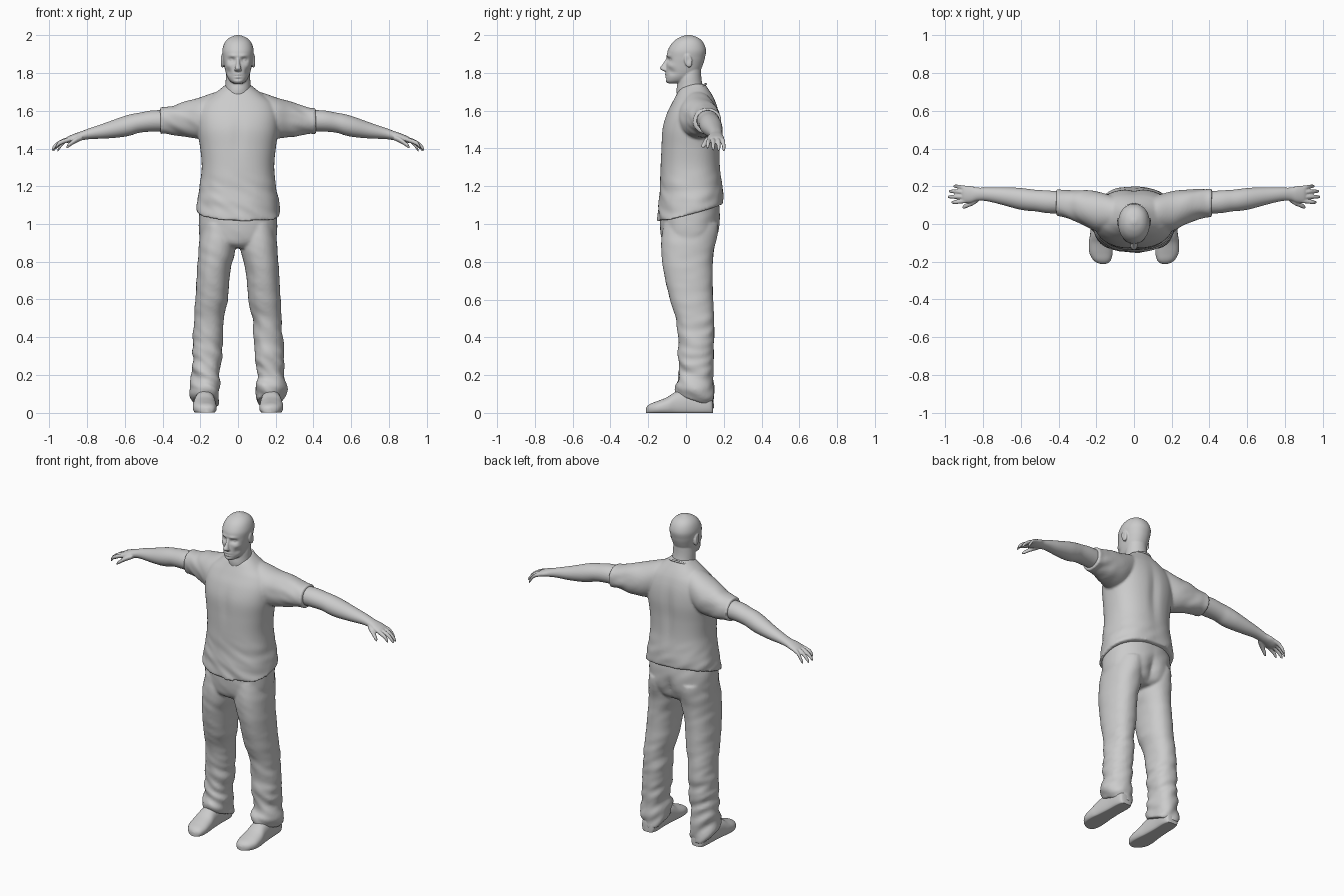
import bpy, bmesh, math
from mathutils import Vector, Matrix, noise


def spline(keys, sub):
    """Catmull-Rom interpolation of tuples."""
    out = []
    for i in range(len(keys) - 1):
        q = [keys[max(i - 1, 0)], keys[i], keys[i + 1], keys[min(i + 2, len(keys) - 1)]]
        for s in range(sub):
            t = s / sub
            out.append([0.5 * (2 * b + (c - a) * t + (2 * a - 5 * b + 4 * c - d) * t * t
                               + (3 * b - a - 3 * c + d) * t ** 3) for a, b, c, d in zip(*q)])
    return out + [list(keys[-1])]


def loft(bm, rings, axis='z', n=56, sub=7, p=2.0, signs=(1,)):
    """Skin oval rings (cx, cy, cz, a, b) lying across the given axis."""
    for sg in signs:
        prev = None
        path = spline(rings, sub)
        for k, (cx, cy, cz, a, b) in enumerate(path):
            ring = []
            for j in range(n):
                t = 2 * math.pi * j / n
                c, s = math.cos(t), math.sin(t)
                c = a * math.copysign(abs(c) ** (2 / p), c)
                s = b * math.copysign(abs(s) ** (2 / p), s)
                o = {'z': (c, s, 0), 'x': (0, c, s), 'y': (c, 0, s)}[axis]
                ring.append(bm.verts.new((sg * (cx + o[0]), cy + o[1], cz + o[2])))
            if prev:
                for j in range(n):
                    bm.faces.new((prev[j], prev[j - 1], ring[j - 1], ring[j]))
            if k in (0, len(path) - 1):
                bm.faces.new(ring)
            prev = ring


def upright(rows):
    """Rows (x, z, half width, front y, back y) to loft rings."""
    return [(x, (f + b) / 2, z, w, (b - f) / 2) for x, z, w, f, b in rows]


def bump(bm, c, r, d):
    """Soft push, repeated on both sides of x = 0."""
    for sg in ((1, -1) if c[0] else (1,)):
        for v in bm.verts:
            e = sum(((q - m) / k) ** 2 for q, m, k in zip(v.co, (c[0] * sg, c[1], c[2]), r))
            if e < 9:
                v.co += Vector((d[0] * sg, d[1], d[2])) * math.exp(-e)


def ball(bm, c, r, tilt=0.0):
    for sg in (1, -1):
        m = Matrix.Translation((c[0] * sg, c[1], c[2])) @ Matrix.Rotation(tilt, 4, 'X') @ Matrix.Diagonal((*r, 1))
        bmesh.ops.create_uvsphere(bm, u_segments=24, v_segments=16, radius=1, matrix=m)


def folds(bm, amount):
    """Cloth creases along the normals; amount(co) gives the strength."""
    bmesh.ops.recalc_face_normals(bm, faces=bm.faces)
    bm.normal_update()
    for v in bm.verts:
        v.co += v.normal * amount(v.co) * noise.noise(Vector((v.co.x * 9, v.co.y * 9, v.co.z * 22 + v.co.x * 12)))


def finish(name, bm, voxel=0, smooth=0, mirror=False):
    bmesh.ops.recalc_face_normals(bm, faces=bm.faces)
    me = bpy.data.meshes.new(name)
    bm.to_mesh(me)
    bm.free()
    ob = bpy.data.objects.new(name, me)
    bpy.context.collection.objects.link(ob)
    if voxel:
        m = ob.modifiers.new("fuse", 'REMESH')
        m.mode, m.voxel_size, m.use_smooth_shade = 'VOXEL', voxel, True
        m = ob.modifiers.new("soften", 'SMOOTH')
        m.factor, m.iterations = 0.5, smooth
    if mirror:
        ob.modifiers.new("mirror", 'MIRROR').use_mirror_merge = False
    bpy.ops.object.select_all(action='DESELECT')
    ob.select_set(True)
    bpy.context.view_layer.objects.active = ob
    if voxel:
        bpy.ops.object.shade_smooth()
    else:
        bpy.ops.object.shade_smooth_by_angle(angle=math.radians(40))
    return ob


def clamp(t):
    return max(0.0, min(1.0, t))


# Head: skull, face, nose, eyes, ears and neck
bm = bmesh.new()
loft(bm, upright([
    (0, 1.745, .024, -.098, -.03), (0, 1.757, .042, -.107, .02), (0, 1.78, .057, -.107, .05),
    (0, 1.81, .067, -.106, .075), (0, 1.85, .075, -.104, .092), (0, 1.88, .080, -.101, .10),
    (0, 1.92, .083, -.096, .106), (0, 1.96, .071, -.072, .092), (0, 1.986, .047, -.038, .065),
    (0, 2.001, .010, .003, .023)]), n=96, sub=10, p=2.15)
bump(bm, (.033, -.092, 1.868), (.019, .03, .012), (0, .016, 0))
bump(bm, (.030, -.095, 1.891), (.024, .03, .008), (0, -.006, 0))
bump(bm, (.048, -.075, 1.838), (.015, .03, .012), (.002, -.004, 0))
bump(bm, (.050, -.075, 1.805), (.014, .04, .016), (-.004, .005, 0))
bump(bm, (0, -.105, 1.792), (.02, .03, .005), (0, -.006, 0))
bump(bm, (0, -.105, 1.785), (.024, .03, .003), (0, .004, 0))
bump(bm, (0, -.105, 1.778), (.017, .03, .005), (0, -.005, 0))
bump(bm, (0, -.105, 1.768), (.02, .03, .005), (0, .005, 0))
loft(bm, [(0, -.090, 1.885, .009, .010), (0, -.098, 1.866, .009, .013), (0, -.109, 1.845, .011, .016),
          (0, -.118, 1.827, .016, .020), (0, -.112, 1.815, .019, .018), (0, -.102, 1.807, .011, .010)], n=24)
ball(bm, (.031, -.073, 1.869), (.014, .0135, .011))
ball(bm, (.083, .012, 1.864), (.011, .021, .037), .2)
bump(bm, (.094, .012, 1.868), (.02, .012, .02), (-.006, 0, 0))
loft(bm, upright([(0, 1.64, .08, -.04, .12), (0, 1.70, .069, -.05, .10), (0, 1.74, .066, -.046, .087),
                  (0, 1.78, .064, -.042, .081), (0, 1.83, .058, -.03, .08)]))
finish("head", bm, .0042, 3)

# Shirt: body and both sleeves, hem higher at the back
bm = bmesh.new()
loft(bm, upright([
    (0, 1.055, .222, -.15, .197), (0, 1.12, .215, -.146, .196), (0, 1.2, .202, -.139, .19),
    (0, 1.3, .192, -.135, .182), (0, 1.4, .20, -.132, .181), (0, 1.5, .215, -.127, .185),
    (0, 1.58, .215, -.104, .177), (0, 1.64, .19, -.074, .16), (0, 1.68, .14, -.053, .141),
    (0, 1.72, .088, -.03, .115), (0, 1.742, .062, .0, .10)]), n=80, p=2.35)
for v in bm.verts:
    v.co.z += (.27 * v.co.y - .05 * v.co.x) * clamp((1.3 - v.co.z) / .24)
bump(bm, (0, -.13, 1.47), (.03, .05, .10), (0, .006, 0))
bump(bm, (0, .19, 1.45), (.03, .05, .16), (0, -.012, 0))
loft(bm, [(.05, .055, 1.60, .08, .10), (.12, .06, 1.592, .092, .106), (.2, .068, 1.563, .105, .108),
          (.27, .088, 1.556, .092, .094), (.34, .104, 1.55, .079, .077), (.38, .109, 1.548, .073, .069),
          (.412, .112, 1.546, .073, .070)], 'x', p=2.1, signs=(1, -1))
folds(bm, lambda c: .008 * clamp((1.3 - c.z) / .2) + .008 * clamp((abs(c.x) - .2) / .1))
finish("shirt", bm, .008, 3)

# Collar band, tilted down to the front
bpy.ops.mesh.primitive_torus_add(major_radius=.079, minor_radius=.006, major_segments=64, minor_segments=10,
                                 location=(0, .028, 1.706), rotation=(.42, 0, 0))
bpy.context.object.name = "collar"
bpy.context.object.scale = (1, 1.06, 1)
bpy.ops.object.shade_smooth()

# Arms with palm, fingers and thumb
bm = bmesh.new()
loft(bm, [(.34, .112, 1.547, .056, .056), (.45, .117, 1.546, .060, .056), (.52, .124, 1.537, .057, .053),
          (.57, .129, 1.525, .058, .056), (.62, .136, 1.513, .056, .053), (.70, .148, 1.495, .046, .042),
          (.78, .157, 1.480, .036, .030), (.83, .158, 1.467, .035, .024), (.865, .157, 1.458, .044, .021),
          (.90, .157, 1.447, .045, .017), (.915, .157, 1.442, .038, .010)], 'x')
fingers = [(.123, .115, .968, 1.402), (.145, .144, .987, 1.393), (.168, .173, .981, 1.389), (.190, .200, .958, 1.387)]
for y0, y1, x1, z1 in fingers:
    x0 = .887
    loft(bm, [(x0, y0, 1.450, .012, .012), (x0 + (x1 - x0) * .45, (y0 + y1) / 2, 1.438, .0115, .0125),
              (x0 + (x1 - x0) * .78, y1, z1 + .024, .010, .0125), (x1 - .006, y1, z1 + .008, .008, .011),
              (x1, y1, z1 + .001, .003, .004)], 'x', n=16, sub=4)
loft(bm, [(.825, .135, 1.458, .018, .014), (.855, .116, 1.446, .018, .015), (.880, .102, 1.430, .014, .013),
          (.900, .092, 1.415, .012, .011), (.910, .088, 1.407, .004, .004)], 'x', n=16, sub=4)
finish("arms", bm, .0045, 2, mirror=True)

# Trousers: hips and both legs, creased toward the cuffs
bm = bmesh.new()
loft(bm, upright([(0, 1.16, .185, -.115, .165), (0, 1.08, .203, -.132, .178), (0, 1.02, .207, -.137, .178),
                  (0, .95, .206, -.134, .168), (0, .90, .195, -.122, .148), (0, .872, .15, -.09, .11)]), n=72, p=2.3)
loft(bm, upright([
    (.105, 1.0, .085, -.12, .165), (.108, .92, .096, -.130, .158), (.113, .85, .097, -.130, .146),
    (.129, .75, .088, -.118, .141), (.140, .6, .086, -.085, .143), (.154, .5, .077, -.055, .147),
    (.158, .4, .078, -.043, .148), (.164, .3, .079, -.039, .145), (.170, .2, .073, -.038, .143),
    (.173, .13, .080, -.056, .149), (.169, .075, .069, -.048, .145)]), p=2.2, signs=(1, -1))
bump(bm, (0, .17, .95), (.025, .06, .07), (0, -.018, 0))
bump(bm, (.10, .16, .97), (.06, .05, .06), (0, .006, 0))
folds(bm, lambda c: .003 + .013 * clamp((.6 - c.z) / .4))
for v in bm.verts:
    v.co.z -= .35 * v.co.y * clamp((.22 - v.co.z) / .14)
finish("trousers", bm, .008, 3)

# Shoes with flat soles
bm = bmesh.new()
rows = [(.143, .172, .022, .05), (.135, .172, .040, .08), (.10, .172, .050, .11), (.03, .174, .051, .125),
        (-.05, .176, .056, .113), (-.10, .177, .062, .083), (-.15, .175, .062, .063), (-.185, .170, .050, .05),
        (-.203, .166, .034, .038), (-.212, .164, .012, .025)]
loft(bm, [(x, y, h * .4, w, h * .6) for y, x, w, h in rows], 'y', n=40, sub=6, p=2.3)
for v in bm.verts:
    v.co.z = max(v.co.z, 0)
finish("shoes", bm, mirror=True)
